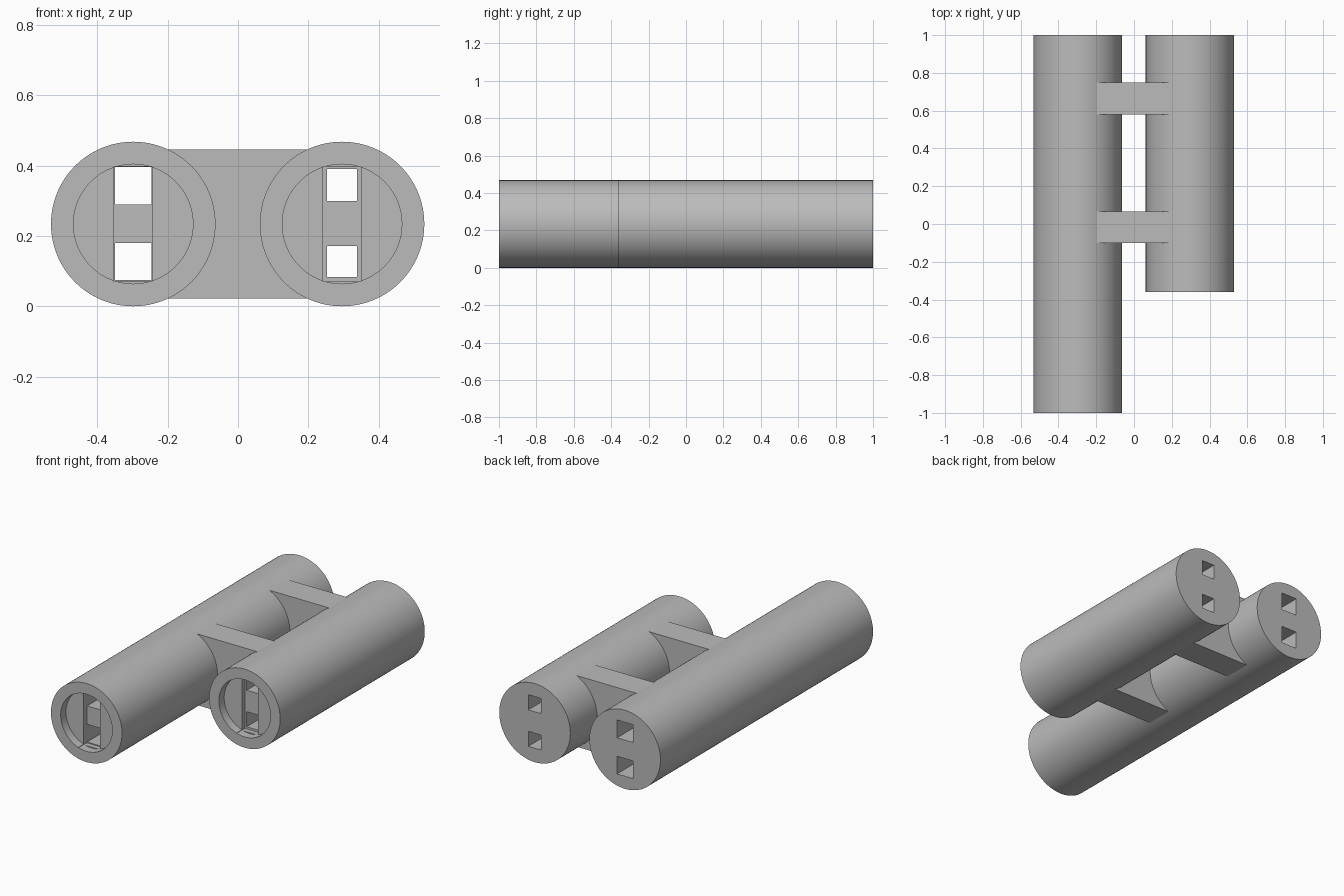
import bpy, bmesh, math
from mathutils import Matrix, Vector

cube = bpy.data.objects.get("Cube")
if cube:
    bpy.data.objects.remove(cube, do_unlink=True)

RADIUS, OFFSET = 0.234, 0.298

grey = bpy.data.materials.new("plain_grey")
grey.use_nodes = True
grey.diffuse_color = (0.5, 0.5, 0.5, 1)
grey.node_tree.nodes["Principled BSDF"].inputs["Base Color"].default_value = (0.5, 0.5, 0.5, 1)


def make(name, bm, cutter=False):
    mesh = bpy.data.meshes.new(name)
    bm.to_mesh(mesh)
    bm.free()
    mesh.materials.append(grey)
    obj = bpy.data.objects.new(name, mesh)
    bpy.context.collection.objects.link(obj)
    obj.hide_render = cutter
    return obj


def box(name, x, y, z, cutter=False):
    """Box from (low, high) ranges on each axis."""
    bm = bmesh.new()
    bmesh.ops.create_cube(bm, size=1)
    for v in bm.verts:
        v.co = Vector([lo + (c + 0.5) * (hi - lo) for c, (lo, hi) in zip(v.co, (x, y, z))])
    return make(name, bm, cutter)


def rod(name, x, radius, y0, y1, cutter=False):
    """Cylinder lying along y."""
    bm = bmesh.new()
    place = Matrix.Translation((x, (y0 + y1) / 2, RADIUS)) @ Matrix.Rotation(math.pi / 2, 4, "X")
    bmesh.ops.create_cone(bm, cap_ends=True, segments=96, radius1=radius, radius2=radius,
                          depth=y1 - y0, matrix=place)
    return make(name, bm, cutter)


def cut(obj, cutters):
    """Subtract each cutter, then remove it."""
    bpy.context.view_layer.objects.active = obj
    for cutter in cutters:
        mod = obj.modifiers.new("cut", "BOOLEAN")
        mod.operation, mod.solver, mod.object = "DIFFERENCE", "EXACT", cutter
        bpy.ops.object.modifier_apply(modifier=mod.name)
        bpy.data.objects.remove(cutter, do_unlink=True)


def tube(name, x, front, hole_width, holes):
    body = rod(name, x, RADIUS, front, 1)
    # Round front recess, shallow slot in its floor, two channels through to the back
    cutters = [rod("recess_cutter", x, 0.17, front - 0.1, front + 0.05, True),
               box("slot_cutter", (x - 0.054, x + 0.054), (front - 0.1, front + 0.08),
                   (0.07, 0.398), True)]
    for z in holes:
        cutters.append(box("channel_cutter", (x - hole_width / 2, x + hole_width / 2),
                           (front - 0.1, 1.1), z, True))
    cut(body, cutters)
    bpy.ops.object.select_all(action="DESELECT")
    body.select_set(True)
    bpy.ops.object.shade_smooth_by_angle(angle=math.radians(30))


tube("long_tube", -OFFSET, -1, 0.104, [(0.075, 0.18), (0.29, 0.396)])
tube("short_tube", OFFSET - 0.002, -0.36, 0.085, [(0.083, 0.172), (0.3, 0.39)])

# Flat bridges joining the tubes, set into their sides
for name, y in (("front_bridge", (-0.1, 0.065)), ("back_bridge", (0.58, 0.748))):
    bridge = box(name, (-OFFSET, OFFSET), y, (0.022, 0.446))
    cut(bridge, [rod("side_cutter", s * OFFSET, RADIUS - 0.004, -0.5, 0.9, True) for s in (-1, 1)])
